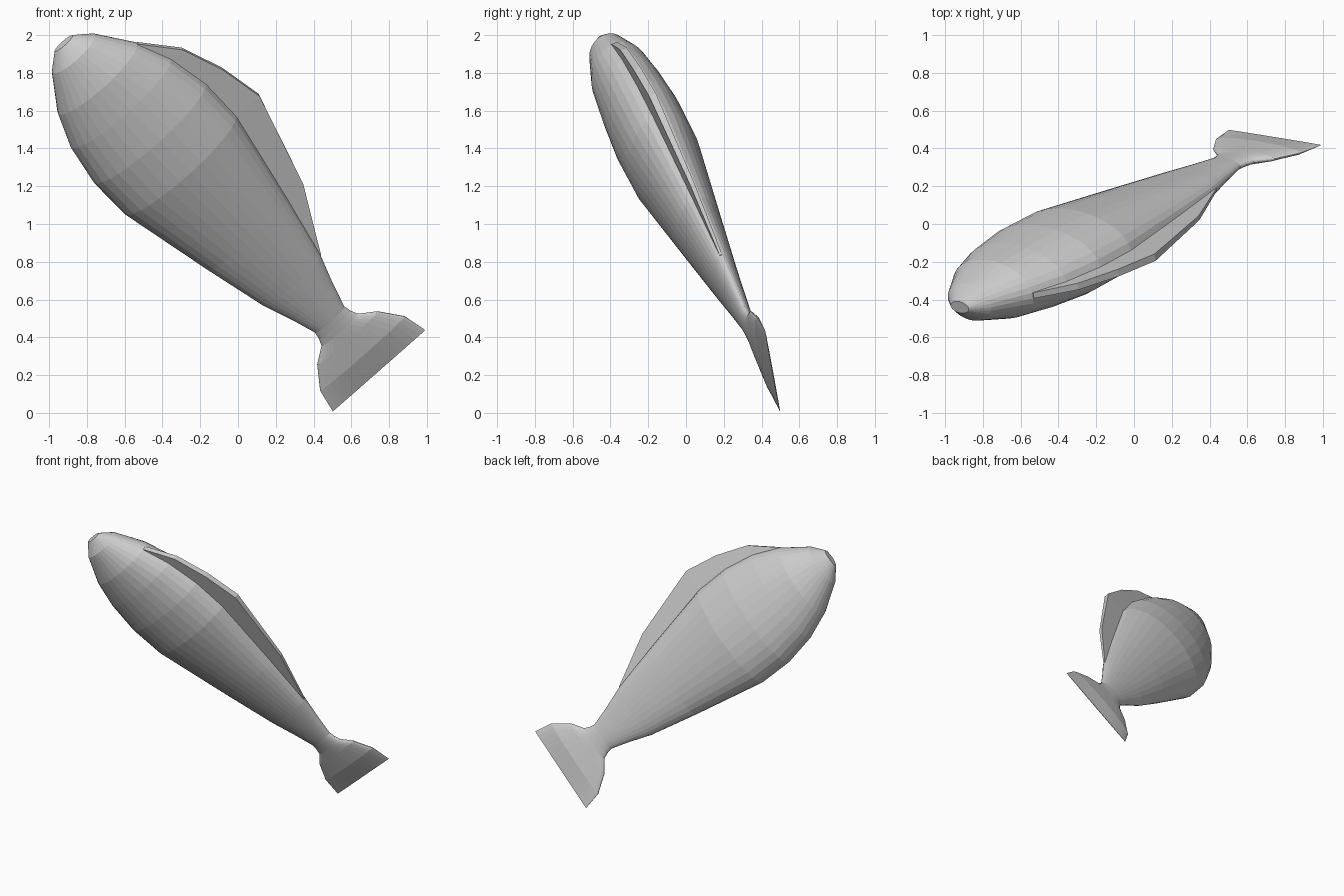
import bpy, bmesh, math
from mathutils import Vector

old = bpy.data.objects.get("Cube")
if old:
    bpy.data.objects.remove(old, do_unlink=True)

SEGMENTS = 32
NOSE = Vector((-0.923, -0.441, 1.957))
ALONG = Vector((0.65, 0.35, -0.675)).normalized()      # nose to tail
UP = Vector((0.746, -0.1215, 0.656))                   # towards the back fin
UP = (UP - ALONG * UP.dot(ALONG)).normalized()
SIDE = ALONG.cross(UP)

grey = bpy.data.materials.new("plain_grey")
grey.use_nodes = True
grey.diffuse_color = (0.6, 0.6, 0.6, 1)
grey.node_tree.nodes["Principled BSDF"].inputs["Base Color"].default_value = (0.6, 0.6, 0.6, 1)


def place(t, side, up):
    return NOSE + ALONG * t + SIDE * side + UP * up


def loft(name, rings):
    """Skin a row of closed rings and cap both ends."""
    bm = bmesh.new()
    loops = [[bm.verts.new(p) for p in ring] for ring in rings]
    count = len(loops[0])
    for a, b in zip(loops, loops[1:]):
        for i in range(count):
            j = (i + 1) % count
            bm.faces.new((a[i], a[j], b[j], b[i]))
    bm.faces.new(loops[0])
    bm.faces.new(loops[-1])
    bmesh.ops.recalc_face_normals(bm, faces=bm.faces)
    mesh = bpy.data.meshes.new(name)
    bm.to_mesh(mesh)
    bm.free()
    mesh.materials.append(grey)
    obj = bpy.data.objects.new(name, mesh)
    bpy.context.collection.objects.link(obj)
    return obj


def oval(t, height, width):
    ring = []
    for i in range(SEGMENTS):
        a = 2 * math.pi * (i + 0.5) / SEGMENTS
        ring.append(place(t, width * math.sin(a), height * math.cos(a)))
    return ring


# Body and tail: distance from nose, half height, half width
body = [(0, 0.064, 0.033), (0.08, 0.153, 0.105), (0.275, 0.282, 0.164),
        (0.465, 0.358, 0.185), (0.70, 0.40, 0.203), (0.95, 0.397, 0.2),
        (1.49, 0.287, 0.125), (1.86, 0.204, 0.074), (2.025, 0.147, 0.054),
        (2.167, 0.105, 0.038)]
tail = [body[-1], (2.21, 0.113, 0.035), (2.25, 0.13, 0.033),
        (2.313, 0.216, 0.032), (2.435, 0.302, 0.03), (2.57, 0.33, 0.002)]
loft("fish_body_and_tail", [oval(*s) for s in body + tail[1:]])

# Back fin: rises from the top strip of the body, fin top per body station
fin_tops = [0.285, 0.435, 0.516, 0.56, 0.401, 0.206]
rings = []
for (t, height, width), top in zip(body[2:8], fin_tops):
    half = width * math.sin(math.pi / SEGMENTS)
    base = height - 0.03
    rings.append([place(t, -half, base), place(t, half, base),
                  place(t, half, top), place(t, -half, top)])
loft("back_fin", rings)
